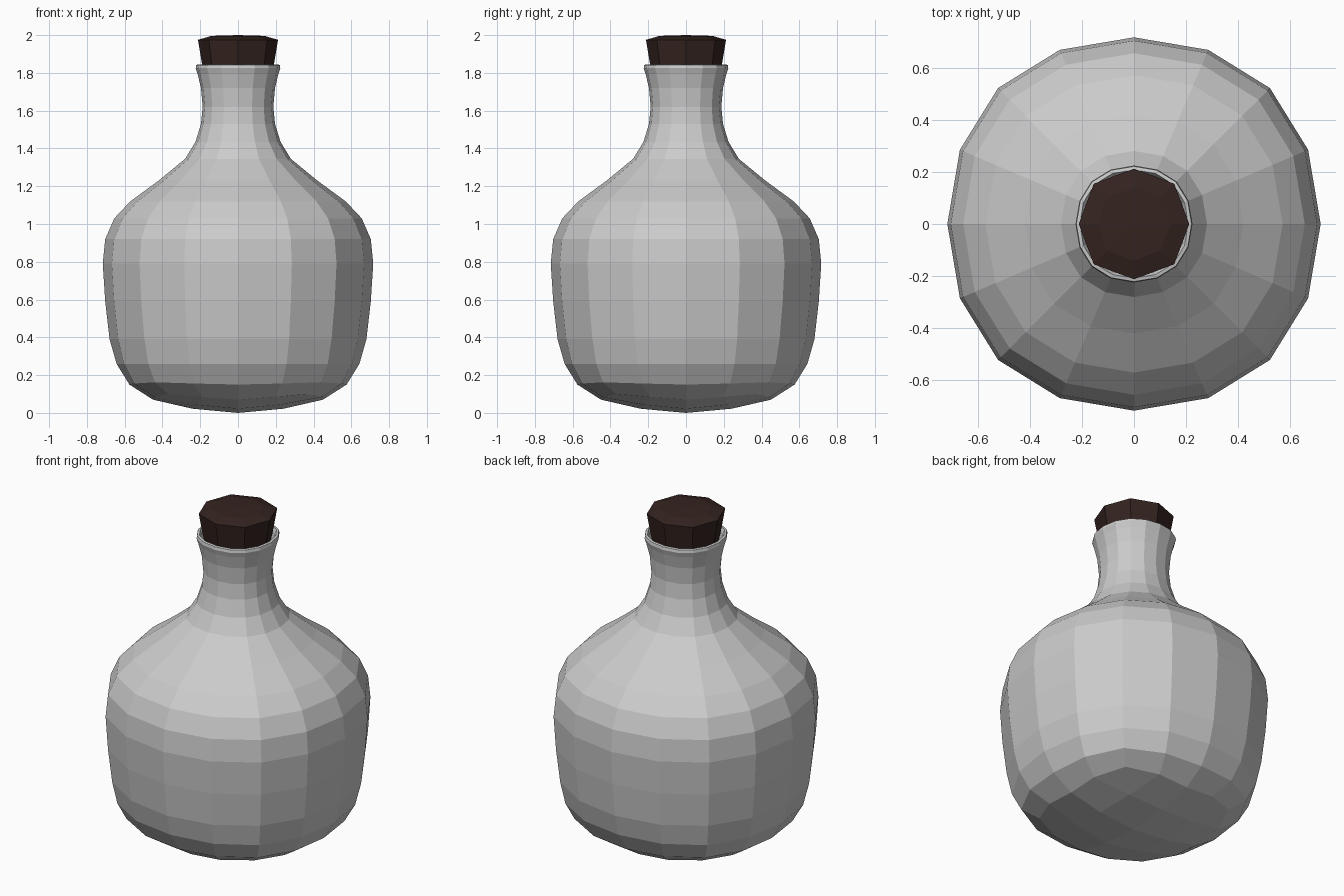
import bpy
import bmesh
from math import cos, sin, radians

if "Cube" in bpy.data.objects:
    bpy.data.objects.remove(bpy.data.objects["Cube"])


def make_ring(bm, n, r, z, diag=1.03, lift=0.0):
    """Rounded-square ring: corners on the diagonals reach r * diag."""
    per = n // 4
    verts = []
    for k in range(n):
        m = k % per
        t = 1 - abs(m - per / 2) / (per / 2)          # 0 on axis, 1 on diagonal
        w = {0: 0.0, 1: 1.0}.get(t, 0.47)
        turn = 0 if w in (0, 1) else (0.6 if m < per / 2 else -0.6)
        a = radians(360 * k / n + turn)
        s = r * (1 + (diag - 1) * w)
        verts.append(bm.verts.new((s * cos(a), s * sin(a), z + lift * w)))
    return verts


def bridge(bm, a, b):
    n = len(a)
    for k in range(n):
        bm.faces.new((a[k], a[(k + 1) % n], b[(k + 1) % n], b[k]))


def finish(bm, name):
    bmesh.ops.recalc_face_normals(bm, faces=bm.faces)
    mesh = bpy.data.meshes.new(name)
    bm.to_mesh(mesh)
    bm.free()
    obj = bpy.data.objects.new(name, mesh)
    bpy.context.collection.objects.link(obj)
    return obj


# Bottle: axis radius, height, diagonal factor, corner lift
profile = [
    (0.45, 0.07, 1.16, 0.03), (0.575, 0.15, 1.08, 0.012), (0.643, 0.26, 1.045, 0.0),
    (0.68, 0.39), (0.703, 0.59), (0.716, 0.79), (0.703, 0.92), (0.655, 1.03),
    (0.57, 1.12), (0.42, 1.23), (0.28, 1.345), (0.225, 1.435), (0.196, 1.53),
    (0.187, 1.62), (0.196, 1.72), (0.214, 1.795), (0.224, 1.825), (0.221, 1.842),
    (0.208, 1.845), (0.199, 1.825), (0.19, 1.76), (0.175, 1.66),
]
bm = bmesh.new()
rings = [make_ring(bm, 16, *p) for p in profile]
for lower, upper in zip(rings, rings[1:]):
    bridge(bm, lower, upper)

# Rounded 4 x 4 quad base inside the first ring
border = [(2, 0), (2, 1), (2, 2), (1, 2), (0, 2), (-1, 2), (-2, 2), (-2, 1),
          (-2, 0), (-2, -1), (-2, -2), (-1, -2), (0, -2), (1, -2), (2, -2), (2, -1)]
grid = dict(zip(border, rings[0]))
for i in (-1, 0, 1):
    for j in (-1, 0, 1):
        s = 0.22 if i and j else 0.24
        z = (0.003, 0.022, 0.043)[abs(i) + abs(j)]
        grid[i, j] = bm.verts.new((i * s, j * s, z))
grid[0, 0].co.z = 0.0
for i in range(-2, 2):
    for j in range(-2, 2):
        bm.faces.new((grid[i, j], grid[i, j + 1], grid[i + 1, j + 1], grid[i + 1, j]))
finish(bm, "bottle")

# Cork: tapered eight-sided plug with a slightly domed top
bm = bmesh.new()
cork_rings = [make_ring(bm, 8, r, z) for r, z in
              [(0.165, 1.72), (0.19, 1.845), (0.212, 1.975), (0.14, 1.996)]]
for lower, upper in zip(cork_rings, cork_rings[1:]):
    bridge(bm, lower, upper)
bm.faces.new(cork_rings[0])
top = bm.verts.new((0, 0, 2.0))
for k in range(8):
    bm.faces.new((cork_rings[-1][k], cork_rings[-1][(k + 1) % 8], top))
cork = finish(bm, "cork")
mat = bpy.data.materials.new("dark_cork")
mat.diffuse_color = (0.034, 0.017, 0.014, 1)
mat.use_nodes = True
mat.node_tree.nodes["Principled BSDF"].inputs["Base Color"].default_value = mat.diffuse_color
cork.data.materials.append(mat)
